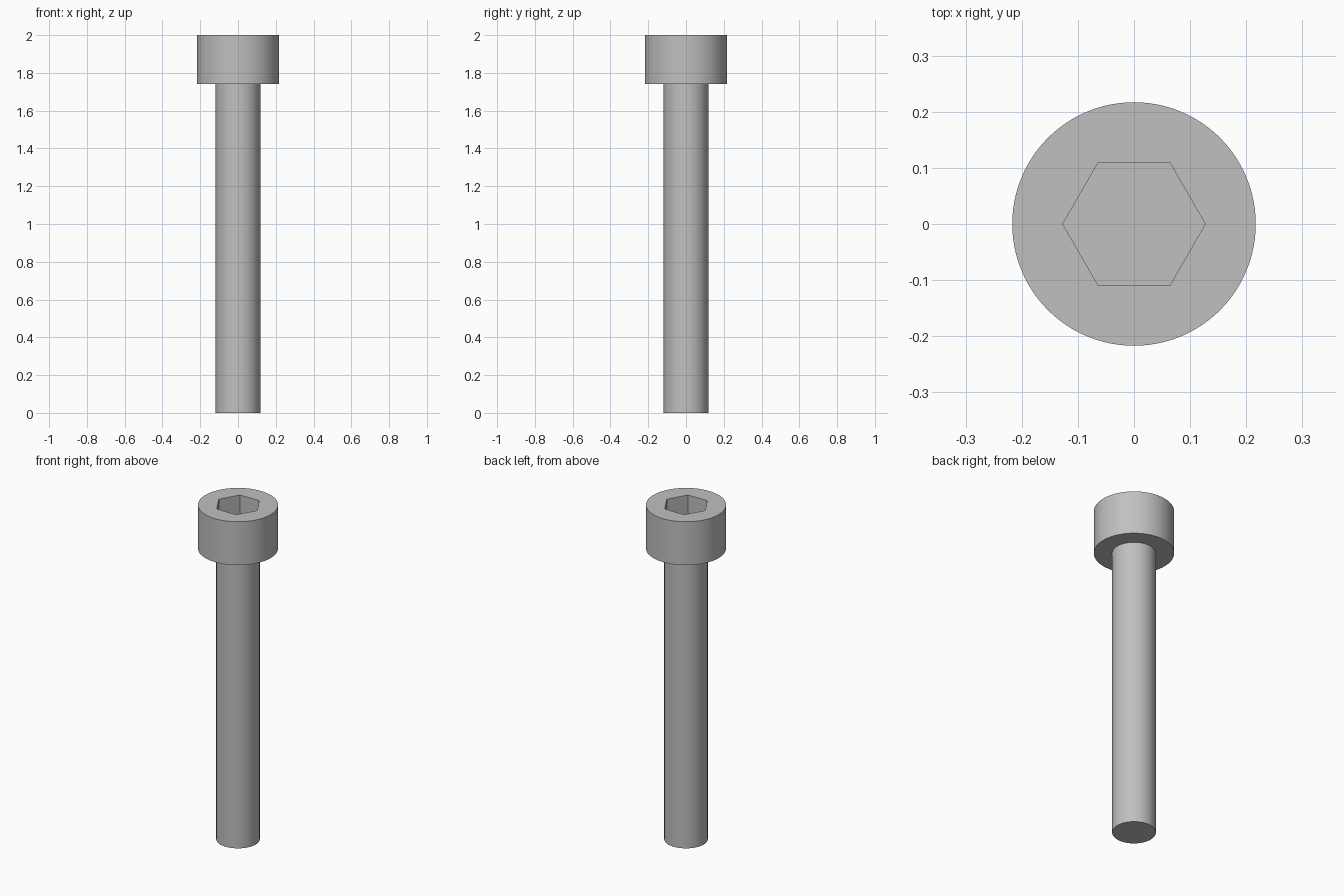
import bpy
import math

cube = bpy.data.objects.get("Cube")
if cube:
    bpy.data.objects.remove(cube, do_unlink=True)

SEGMENTS = 96

# Single steel colour
steel = bpy.data.materials.new("steel_grey")
steel.use_nodes = True
colour = (0.53, 0.53, 0.53, 1)
steel.diffuse_color = colour
steel.node_tree.nodes["Principled BSDF"].inputs["Base Color"].default_value = colour


def prism(name, radius, bottom, top, sides=SEGMENTS, turn=0):
    """Upright prism between two heights."""
    bpy.ops.mesh.primitive_cylinder_add(
        vertices=sides, radius=radius, depth=top - bottom,
        location=(0, 0, (bottom + top) / 2), rotation=(0, 0, turn))
    obj = bpy.context.object
    obj.name = name
    obj.data.materials.append(steel)
    return obj


def smooth(obj):
    bpy.ops.object.select_all(action="DESELECT")
    obj.select_set(True)
    bpy.context.view_layer.objects.active = obj
    bpy.ops.object.shade_smooth_by_angle(angle=math.radians(30))


# Plain shaft, running slightly into the head
shaft = prism("shaft", 0.118, 0, 1.76)
smooth(shaft)

# Cylindrical head with a hexagonal socket
head = prism("head", 0.217, 1.74, 2)
cutter = prism("socket_cutter", 0.127, 1.85, 2.1, sides=6, turn=math.radians(30))
cutter.hide_render = True

cut = head.modifiers.new("socket", "BOOLEAN")
cut.operation = "DIFFERENCE"
cut.solver = "EXACT"
cut.object = cutter
bpy.ops.object.select_all(action="DESELECT")
head.select_set(True)
bpy.context.view_layer.objects.active = head
bpy.ops.object.modifier_apply(modifier=cut.name)
bpy.data.objects.remove(cutter, do_unlink=True)
smooth(head)
